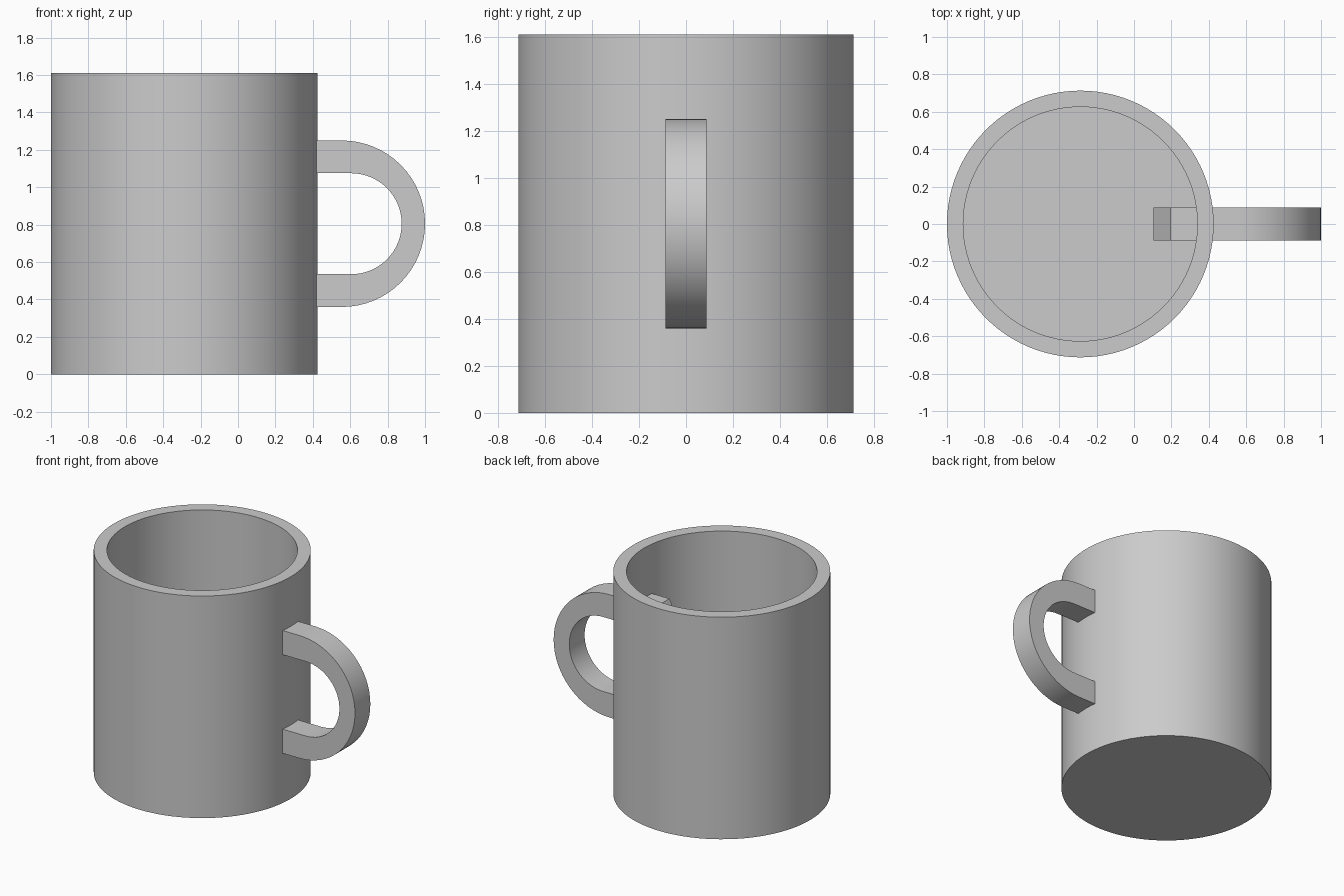
import bpy
import bmesh
from math import pi, sin, cos, radians

cube = bpy.data.objects.get("Cube")
if cube:
    bpy.data.objects.remove(cube, do_unlink=True)

grey = bpy.data.materials.new("light grey")
grey.use_nodes = True
grey.diffuse_color = (0.6, 0.6, 0.6, 1)
grey.node_tree.nodes["Principled BSDF"].inputs["Base Color"].default_value = (0.6, 0.6, 0.6, 1)

HEIGHT, RADIUS, WALL = 1.61, 0.713, 0.087
CENTRE_X = RADIUS - 1
MID_Z = HEIGHT / 2


def finish(bm, name):
    bmesh.ops.recalc_face_normals(bm, faces=bm.faces)
    mesh = bpy.data.meshes.new(name)
    bm.to_mesh(mesh)
    bm.free()
    mesh.materials.append(grey)
    obj = bpy.data.objects.new(name, mesh)
    bpy.context.collection.objects.link(obj)
    bpy.ops.object.select_all(action="DESELECT")
    obj.select_set(True)
    bpy.context.view_layer.objects.active = obj
    bpy.ops.object.shade_smooth_by_angle(angle=radians(30))


# Cup: a wall profile lathed around the upright axis, closed by two discs
def ring(bm, radius, z, sides=96):
    return [bm.verts.new((CENTRE_X + radius * cos(2 * pi * i / sides),
                          radius * sin(2 * pi * i / sides), z)) for i in range(sides)]


bm = bmesh.new()
inner = RADIUS - WALL
rings = [ring(bm, r, z) for r, z in
         ((RADIUS, 0), (RADIUS, HEIGHT), (inner, HEIGHT), (inner, WALL))]
for a, b in zip(rings, rings[1:]):
    for i in range(len(a)):
        bm.faces.new((a[i - 1], a[i], b[i], b[i - 1]))
bm.faces.new(rings[0])
bm.faces.new(rings[-1])
finish(bm, "cup")


# Handle: two nested U outlines joined into a strip and given width
def u_outline(end_x, arc_x, radius, steps=32):
    arc = [(arc_x + radius * cos(t), MID_Z + radius * sin(t))
           for t in (pi / 2 - pi * i / steps for i in range(steps + 1))]
    return [(end_x, MID_Z + radius)] + arc + [(end_x, MID_Z - radius)]


bm = bmesh.new()
half_width = 0.088
outer_pts = u_outline(0.195, 0.555, 0.445)
inner_pts = u_outline(0.105, 0.605, 0.27)
outer_v, inner_v = ([bm.verts.new((x, -half_width, z)) for x, z in pts]
                    for pts in (outer_pts, inner_pts))
for i in range(1, len(outer_v)):
    bm.faces.new((outer_v[i - 1], outer_v[i], inner_v[i], inner_v[i - 1]))
side = bmesh.ops.extrude_face_region(bm, geom=bm.faces[:])
moved = [g for g in side["geom"] if isinstance(g, bmesh.types.BMVert)]
bmesh.ops.translate(bm, verts=moved, vec=(0, 2 * half_width, 0))
finish(bm, "handle")
